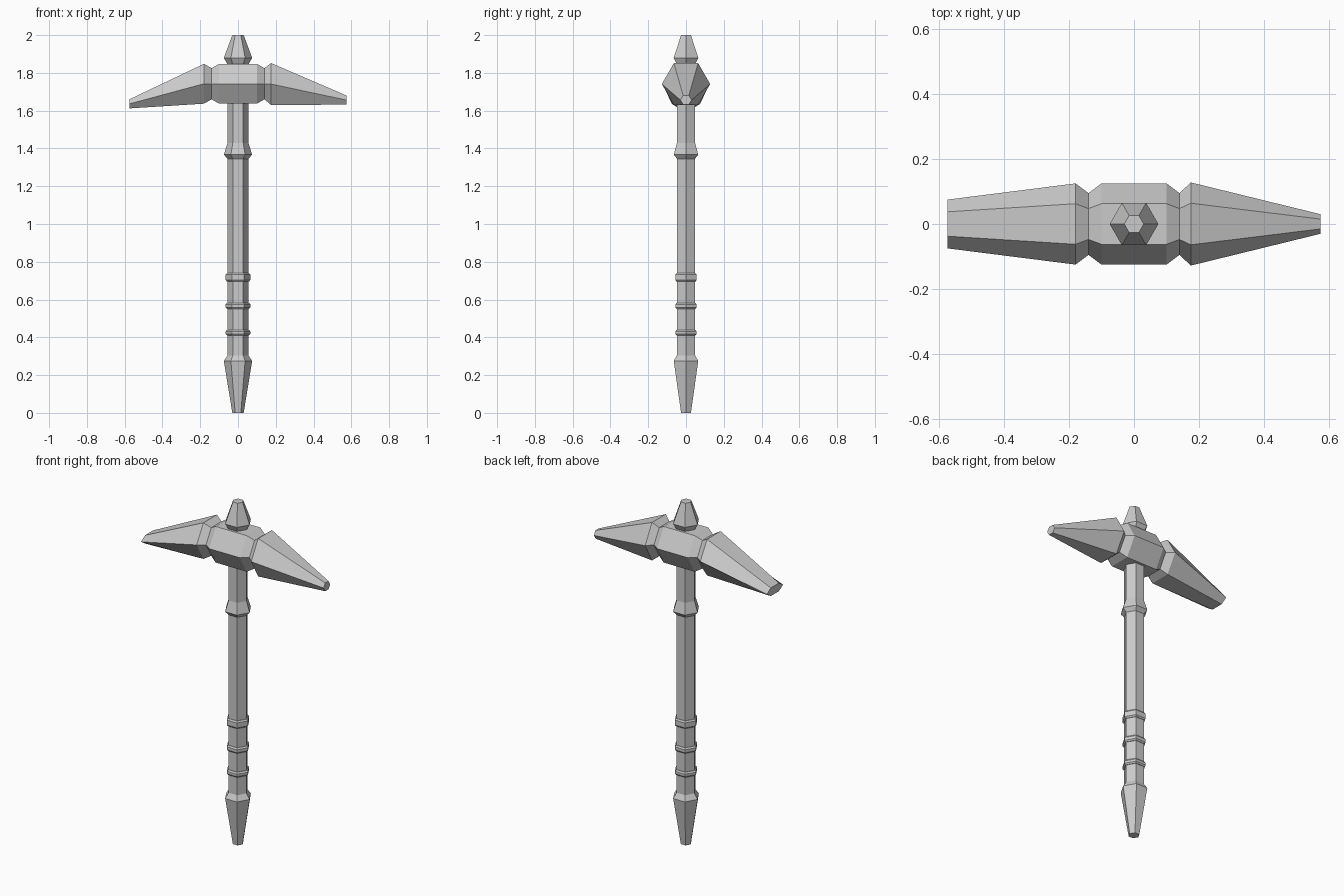
import bpy, bmesh, math

if "Cube" in bpy.data.objects:
    bpy.data.objects.remove(bpy.data.objects["Cube"])


def loft(name, rings):
    """Skin a list of equal-length vertex rings and cap both ends."""
    bm = bmesh.new()
    loops = [[bm.verts.new(p) for p in r] for r in rings]
    n = len(loops[0])
    for a, b in zip(loops, loops[1:]):
        for i in range(n):
            j = (i + 1) % n
            bm.faces.new((a[i], a[j], b[j], b[i]))
    bm.faces.new(loops[0])
    bm.faces.new(loops[-1])
    bmesh.ops.recalc_face_normals(bm, faces=bm.faces)
    me = bpy.data.meshes.new(name)
    bm.to_mesh(me)
    bm.free()
    ob = bpy.data.objects.new(name, me)
    bpy.context.collection.objects.link(ob)
    return ob


HEX = [(math.cos(k * math.pi / 3), math.sin(k * math.pi / 3)) for k in range(6)]


def turned(name, profile):
    """Six-sided upright part from (radius, z) pairs."""
    return loft(name, [[(r * c, r * s, z) for c, s in HEX] for r, z in profile])


def head_part(name, sections):
    """Six-sided part along x from (x, half width, bottom z, top z)."""
    rings = []
    for x, w, lo, hi in sections:
        mid, half = (lo + hi) / 2, (hi - lo) / 2
        rings.append([(x, w * c, mid + half * s / HEX[1][1]) for c, s in HEX])
    return loft(name, rings)


# Handle with its pommel, collar and top spike
turned("shaft", [(0.055, 0.29), (0.055, 1.86)])
turned("pommel", [(0.03, 0), (0.075, 0.275), (0.055, 0.305)])
turned("collar", [(0.055, 1.345), (0.075, 1.367), (0.055, 1.43)])
turned("top_spike", [(0.055, 1.845), (0.075, 1.88), (0.03, 2.0)])

# Grip bands with softened rims
for i, (lo, hi) in enumerate([(0.41, 0.44), (0.55, 0.583), (0.695, 0.74)]):
    turned(f"grip_band_{i + 1}", [(0.058, lo), (0.065, lo + 0.008),
                                  (0.065, hi - 0.008), (0.058, hi)])

# Pick head: grooved centre block, broad blade and pointed blade in one skin
head_part("pick_head", [
    (-0.575, 0.075, 1.612, 1.66),
    (-0.18, 0.125, 1.637, 1.848),
    (-0.14, 0.095, 1.66, 1.825),
    (-0.10, 0.125, 1.637, 1.848),
    (0.10, 0.125, 1.637, 1.848),
    (0.14, 0.095, 1.66, 1.825),
    (0.175, 0.128, 1.63, 1.852),
    (0.575, 0.03, 1.632, 1.68),
])
